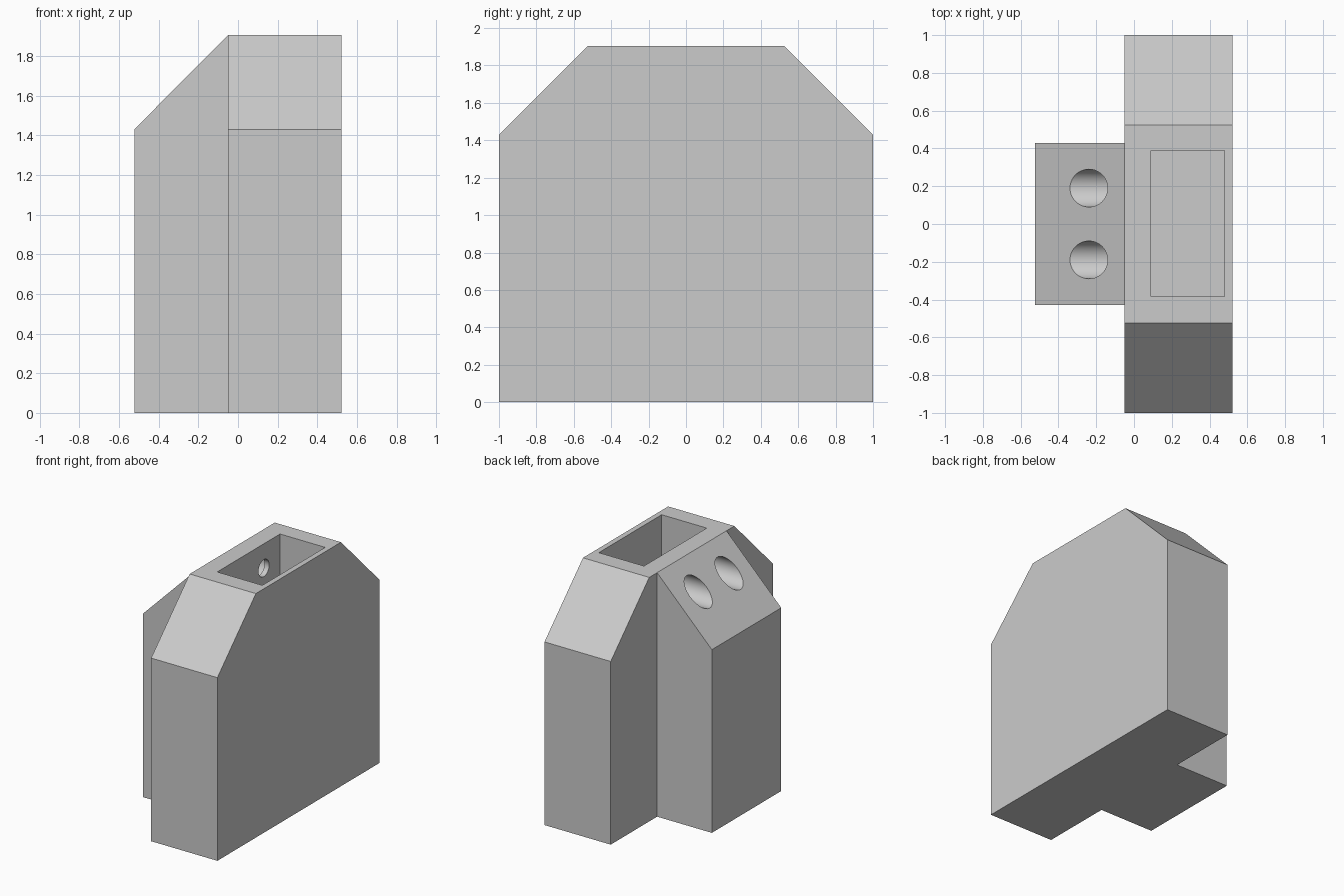
import bpy, bmesh, math
from mathutils import Matrix, Vector

if "Cube" in bpy.data.objects:
    bpy.data.objects.remove(bpy.data.objects["Cube"])

TOP, SHOULDER = 1.905, 1.43

grey = bpy.data.materials.new("plain grey")
grey.diffuse_color = (0.6, 0.6, 0.6, 1)
grey.use_nodes = True
grey.node_tree.nodes["Principled BSDF"].inputs["Base Color"].default_value = grey.diffuse_color


def add_object(name, bm):
    bmesh.ops.recalc_face_normals(bm, faces=bm.faces)
    mesh = bpy.data.meshes.new(name)
    bm.to_mesh(mesh)
    bm.free()
    mesh.materials.append(grey)
    obj = bpy.data.objects.new(name, mesh)
    bpy.context.collection.objects.link(obj)
    return obj


def prism(name, points, sweep):
    """Extrude a closed outline along a vector."""
    bm = bmesh.new()
    face = bm.faces.new([bm.verts.new(p) for p in points])
    ext = bmesh.ops.extrude_face_region(bm, geom=[face])
    moved = [v for v in ext["geom"] if isinstance(v, bmesh.types.BMVert)]
    bmesh.ops.translate(bm, verts=moved, vec=Vector(sweep))
    return add_object(name, bm)


def x_cylinder(name, radius, x0, x1, y, z):
    bm = bmesh.new()
    place = Matrix.Translation(((x0 + x1) / 2, y, z)) @ Matrix.Rotation(math.pi / 2, 4, "Y")
    bmesh.ops.create_cone(bm, cap_ends=True, segments=48, radius1=radius,
                          radius2=radius, depth=x1 - x0, matrix=place)
    return add_object(name, bm)


def combine(target, tool, operation):
    """Apply a boolean, then drop the tool."""
    mod = target.modifiers.new(operation.lower(), "BOOLEAN")
    mod.operation, mod.object, mod.solver = operation, tool, "EXACT"
    bpy.context.view_layer.objects.active = target
    bpy.ops.object.modifier_apply(modifier=mod.name)
    bpy.data.objects.remove(tool)


# Main slab with two chamfered shoulders
outline = [(-1, 0), (1, 0), (1, SHOULDER), (0.525, TOP), (-0.525, TOP), (-1, SHOULDER)]
body = prism("housing", [(-0.05, y, z) for y, z in outline], (0.572, 0, 0))

# Side block with a sloped top, overlapping slightly into the slab
side = [(-0.523, 0), (0, 0), (0, TOP), (-0.05, TOP), (-0.523, SHOULDER)]
block = prism("side_block", [(x, -0.428, z) for x, z in side], (0, 0.856, 0))
combine(body, block, "UNION")

# Rectangular pocket open at the top
rect = [(0.09, -0.385), (0.48, -0.385), (0.48, 0.39), (0.09, 0.39)]
pocket = prism("pocket_cutter", [(x, y, 0.95) for x, y in rect], (0, 0, 1.2))
combine(body, pocket, "DIFFERENCE")

# Two stepped bores running from the slope into the pocket
for y in (-0.19, 0.19):
    for radius, x0, x1 in ((0.1, -0.8, 0.05), (0.066, -0.1, 0.2)):
        combine(body, x_cylinder("bore_cutter", radius, x0, x1, y, 1.715), "DIFFERENCE")

# Smooth bores, crisp edges
bpy.ops.object.select_all(action="DESELECT")
body.select_set(True)
bpy.context.view_layer.objects.active = body
bpy.ops.object.shade_smooth_by_angle(angle=math.radians(30))
